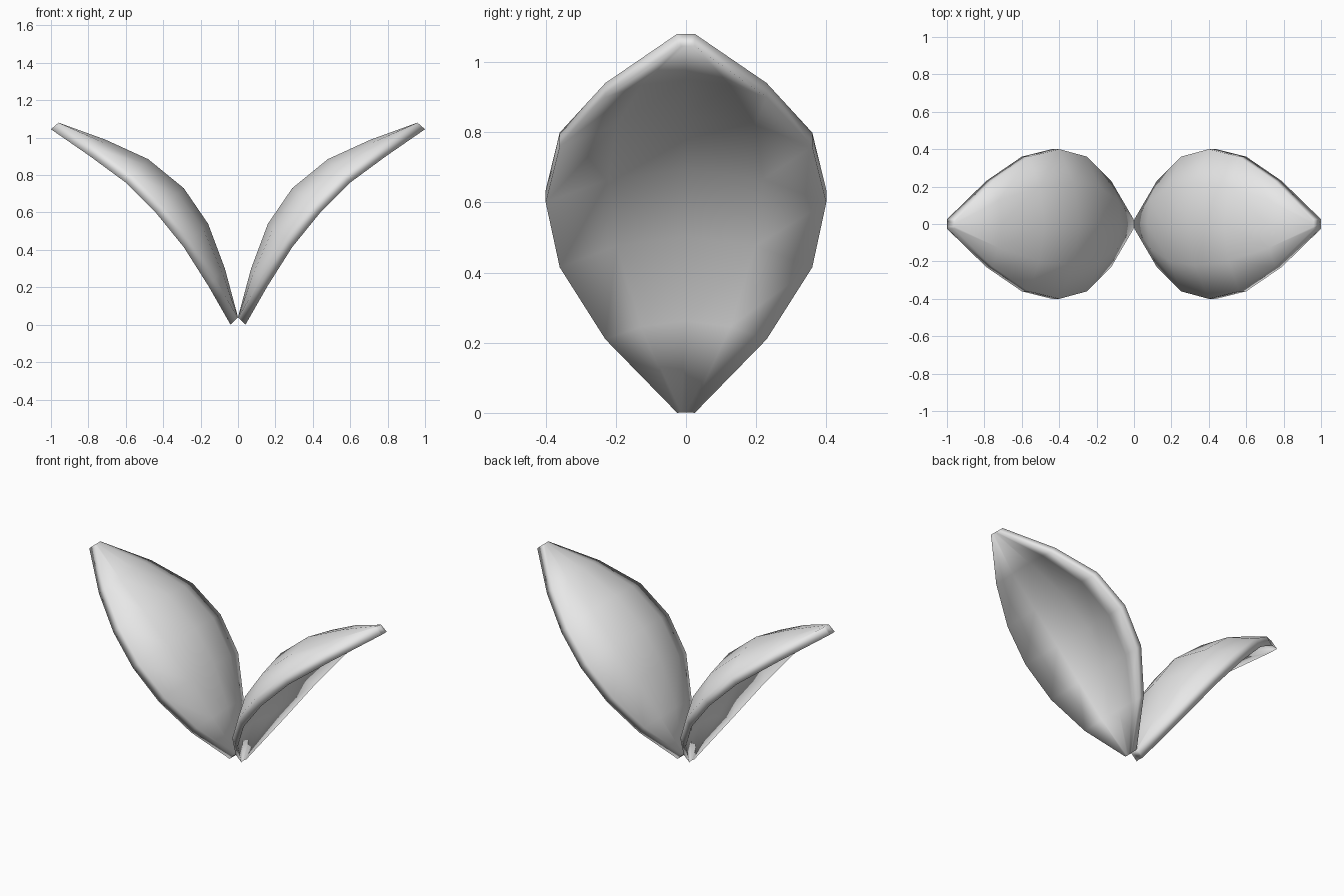
import bpy
import bmesh
from mathutils import Vector

cube = bpy.data.objects.get("Cube")
if cube:
    bpy.data.objects.remove(cube)

grey = bpy.data.materials.new("light_grey")
grey.use_nodes = True
colour = (0.8, 0.8, 0.8, 1)
grey.diffuse_color = colour
grey.node_tree.nodes["Principled BSDF"].inputs["Base Color"].default_value = colour

# Stations from base to tip: underside rim x, z, crown x, z, half width
STATIONS = [
    (0.04, 0.00, 0.00, 0.04, 0.025),
    (0.16, 0.21, 0.07, 0.30, 0.23),
    (0.29, 0.415, 0.16, 0.54, 0.36),
    (0.44, 0.60, 0.29, 0.73, 0.40),
    (0.60, 0.76, 0.48, 0.885, 0.36),
    (0.79, 0.90, 0.71, 0.99, 0.23),
    (1.00, 1.045, 0.96, 1.08, 0.025),
]
THICKNESS = 0.054
ACROSS = [-1, -0.55, 0, 0.55, 1]


def section(rim_x, rim_z, crown_x, crown_z, width):
    """Closed domed cross-section of constant thickness."""
    rim = Vector((rim_x, 0, rim_z))
    rise = Vector((crown_x, 0, crown_z)) - rim
    lift = rise.normalized()
    bulge = max(rise.length - THICKNESS, 0)
    under = [rim + lift * bulge * (1 - u * u) + Vector((0, width * u, 0)) for u in ACROSS]
    over = [p + lift * THICKNESS for p in reversed(under)]
    return under + over


def leaf(name, side):
    bm = bmesh.new()
    rings = []
    for station in STATIONS:
        rings.append([bm.verts.new((p.x * side, p.y, p.z)) for p in section(*station)])
    # Skin between neighbouring sections, then close both ends
    for a, b in zip(rings, rings[1:]):
        for i in range(len(a)):
            j = (i + 1) % len(a)
            bm.faces.new((a[i], a[j], b[j], b[i]))
    bm.faces.new(rings[0])
    bm.faces.new(rings[-1])
    bmesh.ops.recalc_face_normals(bm, faces=bm.faces)
    for face in bm.faces:
        face.smooth = True
    mesh = bpy.data.meshes.new(name)
    bm.to_mesh(mesh)
    bm.free()
    mesh.materials.append(grey)
    bpy.context.collection.objects.link(bpy.data.objects.new(name, mesh))


leaf("left_leaf", 1)
leaf("right_leaf", -1)
